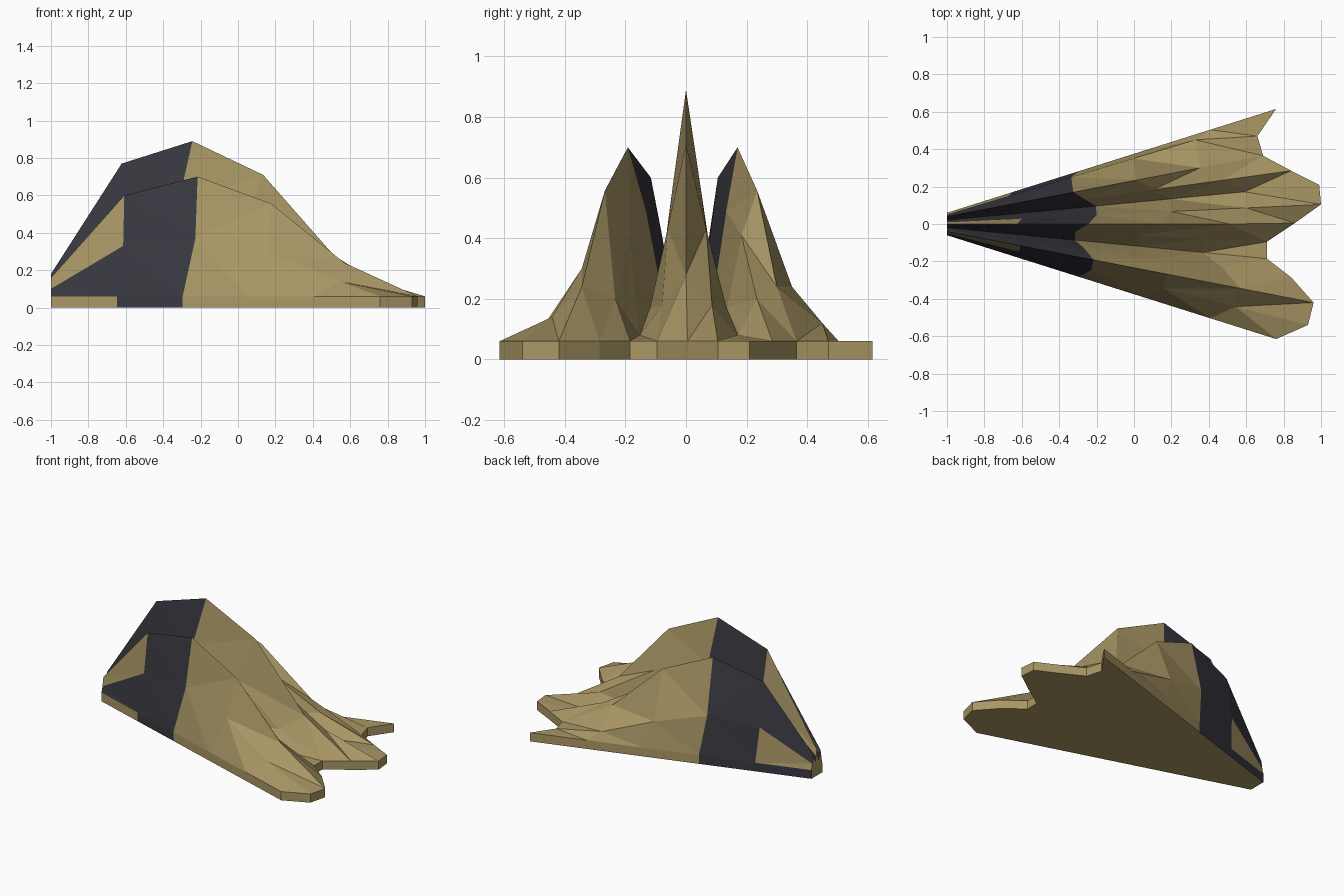
import bpy
import bmesh

cube = bpy.data.objects.get("Cube")
if cube:
    bpy.data.objects.remove(cube, do_unlink=True)

BASE = 0.06


def material(name, colour):
    mat = bpy.data.materials.new(name)
    mat.use_nodes = True
    mat.diffuse_color = (*colour, 1)
    bsdf = mat.node_tree.nodes["Principled BSDF"]
    bsdf.inputs["Base Color"].default_value = (*colour, 1)
    bsdf.inputs["Roughness"].default_value = 0.9
    return mat


# Front edge of the fan, from the right side (-y) to the left side (+y)
rim = [(.76, -.615), (.93, -.54), (.96, -.42), (.84, -.285), (.71, -.185), (.71, -.095),
       (.86, .005),
       (1, .105), (.99, .21), (.84, .285), (.69, .365), (.66, .47), (.76, .615)]

# Heights along each spoke, from the narrow end to the rim
edge = [BASE] * 6
shoulder = [.10, .33, .37, .30, .14, BASE]
low_shoulder = [.10, .30, .33, .24, .12, BASE]
ridge = [.16, .60, .70, .557, .24, BASE]
inner = [.13, .42, .49, .41, .20, BASE]
valley = [.10, .22, .25, .17, .08, BASE]
flank = [.14, .48, .57, .43, .18, BASE]
crest = [.18, .77, .89, .71, .28, BASE]
spokes = [edge, shoulder, ridge, inner, valley, flank, crest,
          flank, valley, inner, ridge, low_shoulder, edge]
COLS, ROWS = len(spokes), 6
MID = COLS // 2


def spoke_point(c, r):
    """Plan position on spoke c at row r, spreading from the narrow end."""
    t = r / (ROWS - 1)
    x, y = rim[c]
    if r < ROWS - 1:
        if c == COLS - 2:      # left shoulder runs wider than its notch
            y = .55
        elif c == MID:         # crest runs straight down the middle
            x, y = .89, 0
    start_y = (c - MID) / MID * BASE
    return -1 + t * (x + 1), start_y * (1 - t) + y * t


bm = bmesh.new()
grid = [[bm.verts.new((*spoke_point(c, r), spokes[c][r])) for r in range(ROWS)]
        for c in range(COLS)]

# Ridged upper surface: dark band across, with dark and tan strips at the narrow end
tan_strips = {1, MID, COLS - 2}
for c in range(COLS - 1):
    for r in range(ROWS - 1):
        face = bm.faces.new((grid[c][r], grid[c][r + 1],
                             grid[c + 1][r + 1], grid[c + 1][r]))
        dark = r == 1 or (r == 0 and c not in tan_strips)
        face.material_index = int(dark)

# Walls and underside follow the outline of the fan
outline = ([(0, r) for r in range(ROWS)]
           + [(c, ROWS - 1) for c in range(1, COLS)]
           + [(COLS - 1, r) for r in reversed(range(ROWS - 1))]
           + [(c, 0) for c in reversed(range(1, COLS - 1))])
floor = [bm.verts.new((*grid[c][r].co.xy, 0)) for c, r in outline]
for i, (c, r) in enumerate(outline):
    j = (i + 1) % len(outline)
    c2, r2 = outline[j]
    face = bm.faces.new((floor[i], floor[j], grid[c2][r2], grid[c][r]))
    right_band = c == c2 == 0 and min(r, r2) == 1
    left_band = c == c2 == COLS - 1 and min(r, r2) <= 1
    face.material_index = int(right_band or left_band)
bm.faces.new(list(reversed(floor)))

bmesh.ops.recalc_face_normals(bm, faces=bm.faces)
bmesh.ops.triangulate(bm, faces=bm.faces)

mesh = bpy.data.meshes.new("ridged_fan")
bm.to_mesh(mesh)
bm.free()
mesh.materials.append(material("sandy_tan", (.40, .31, .13)))
mesh.materials.append(material("charcoal", (.040, .040, .052)))
fan = bpy.data.objects.new("ridged_fan", mesh)
bpy.context.collection.objects.link(fan)
